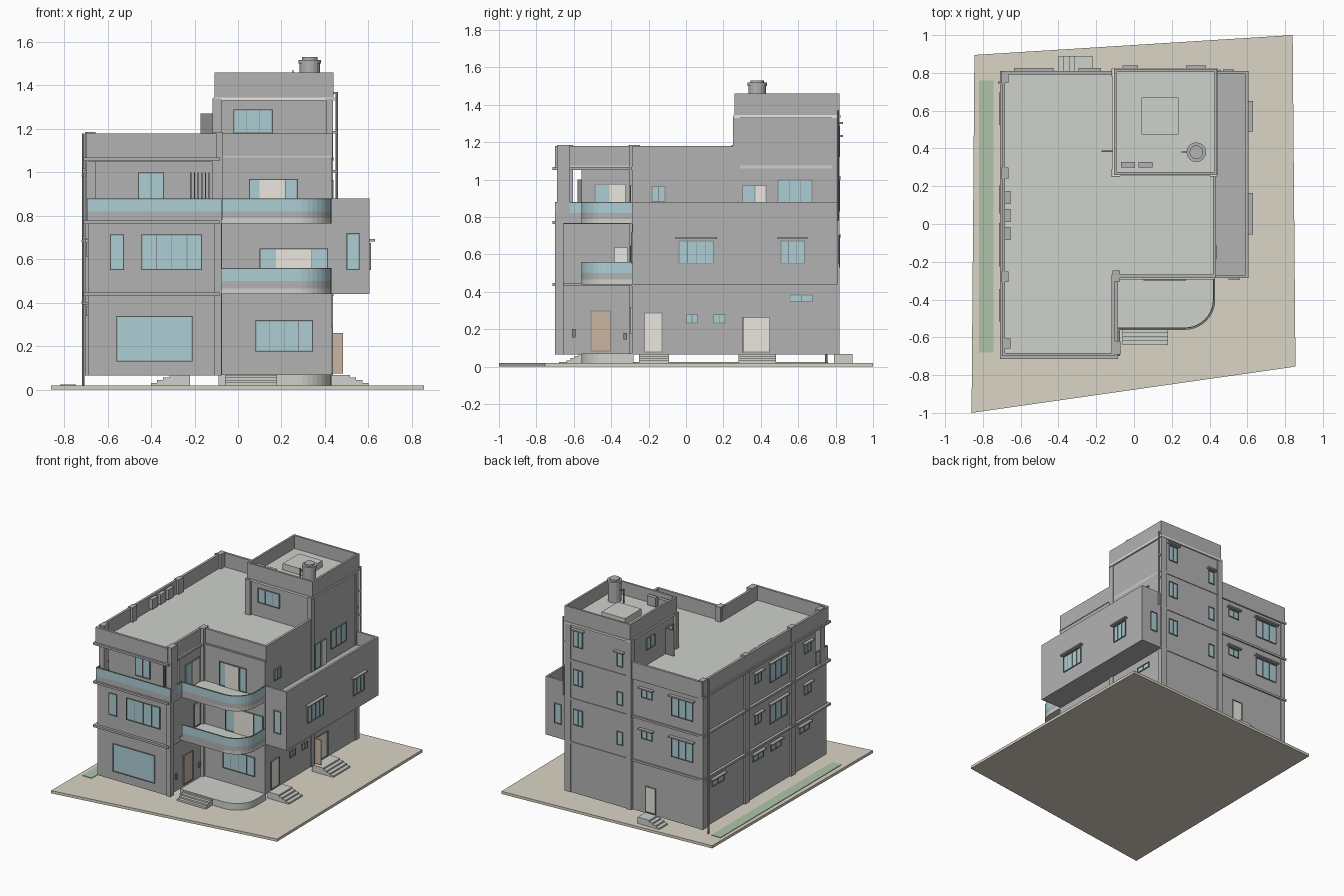
import bpy, bmesh, math
from mathutils import Vector

if "Cube" in bpy.data.objects:
    bpy.data.objects.remove(bpy.data.objects["Cube"])


def material(name, rgb):
    m = bpy.data.materials.new(name)
    m.diffuse_color = (*rgb, 1)
    m.use_nodes = True
    m.node_tree.nodes["Principled BSDF"].inputs["Base Color"].default_value = m.diffuse_color
    return m


GLASS = material("glass", (0.42, 0.62, 0.66))
FRAME = material("frame", (0.25, 0.26, 0.26))
CREAM = material("cream", (0.82, 0.80, 0.74))
TAN = material("tan_wood", (0.60, 0.47, 0.36))
WALL = material("wall_grey", (0.45, 0.45, 0.45))
ROOF = material("roof_grey", (0.62, 0.64, 0.60))
PAVE = material("paving", (0.70, 0.66, 0.56))
GREEN = material("planting", (0.42, 0.55, 0.40))


def finish(name, bm, mat):
    bmesh.ops.recalc_face_normals(bm, faces=bm.faces)
    me = bpy.data.meshes.new(name)
    bm.to_mesh(me)
    bm.free()
    ob = bpy.data.objects.new(name, me)
    bpy.context.collection.objects.link(ob)
    me.materials.append(mat)
    return ob


def boxes(name, items, mat=WALL):
    """Each item is (x0, x1, y0, y1, z0, z1)."""
    bm = bmesh.new()
    for x0, x1, y0, y1, z0, z1 in items:
        vs = bmesh.ops.create_cube(bm, size=1)["verts"]
        for v in vs:
            v.co = Vector(((x0 + x1) / 2 + v.co.x * (x1 - x0),
                           (y0 + y1) / 2 + v.co.y * (y1 - y0),
                           (z0 + z1) / 2 + v.co.z * (z1 - z0)))
    return finish(name, bm, mat)


def prism(name, pts, z0, z1, mat=WALL):
    bm = bmesh.new()
    lo = bm.faces.new([bm.verts.new((x, y, z0)) for x, y in pts])
    ext = bmesh.ops.extrude_face_region(bm, geom=[lo], use_keep_orig=True)["geom"]
    bmesh.ops.translate(bm, vec=(0, 0, z1 - z0), verts=[g for g in ext if isinstance(g, bmesh.types.BMVert)])
    return finish(name, bm, mat)


def ribbon(name, pts, t, z0, z1, closed=True, mat=WALL):
    """Upright strip along a path, thickened by t to the left of travel."""
    P = [Vector(p) for p in pts]
    n = len(P)
    bm, rings = bmesh.new(), []
    for i, p in enumerate(P):
        din = (p - P[i - 1]).normalized() if closed or i else (P[1] - p).normalized()
        dout = (P[(i + 1) % n] - p).normalized() if closed or i < n - 1 else din
        n1, n2 = Vector((-din.y, din.x)), Vector((-dout.y, dout.x))
        q = p + (n1 + n2) * t / (1 + n1.dot(n2))
        rings.append([bm.verts.new((*c, z)) for c, z in ((p, z0), (q, z0), (q, z1), (p, z1))])
    for i in range(n if closed else n - 1):
        a, b = rings[i], rings[(i + 1) % n]
        for k in range(4):
            bm.faces.new((a[k], a[(k + 1) % 4], b[(k + 1) % 4], b[k]))
    if not closed:
        bm.faces.new(rings[0])
        bm.faces.new(rings[-1][::-1])
    return finish(name, bm, mat)


def on_wall(face, pos, a0, a1, z0, z1, d0, d1):
    s = 1 if face[0] == "+" else -1
    lo, hi = sorted((pos + s * d0, pos + s * d1))
    return (lo, hi, a0, a1, z0, z1) if face[1] == "x" else (a0, a1, lo, hi, z0, z1)


def window(name, face, pos, a0, a1, z0, z1, panes=2, hood=False, mat=GLASS, blank=None):
    w = lambda *r: on_wall(face, pos, *r)
    f = 0.005
    boxes(name + "_pane", [w(a0, a1, z0, z1, -0.005, 0.003)], mat)
    bars = [w(a0, a0 + f, z0, z1, 0, 0.008), w(a1 - f, a1, z0, z1, 0, 0.008),
            w(a0, a1, z0, z0 + f, 0, 0.008), w(a0, a1, z1 - f, z1, 0, 0.008)]
    for i in range(1, panes):
        c = a0 + (a1 - a0) * i / panes
        bars.append(w(c - 0.002, c + 0.002, z0, z1, 0, 0.007))
    boxes(name + "_frame", bars, FRAME)
    if blank:
        boxes(name + "_opening", [w(*blank, z0, z1 - f, 0, 0.009)], CREAM)
    if hood:
        boxes(name + "_hood", [w(a0 - 0.015, a1 + 0.015, z1 + 0.008, z1 + 0.018, 0, 0.025)])


def cylinder(name, x, y, z0, z1, r, seg=12, mat=WALL):
    return prism(name, [(x + r * math.cos(2 * math.pi * i / seg), y + r * math.sin(2 * math.pi * i / seg))
                        for i in range(seg)], z0, z1, mat)


# Plot and planting
prism("ground_slab", [(-0.86, -1), (0.855, -0.755), (0.84, 1), (-0.845, 0.895)], 0, 0.02, PAVE)
boxes("planting_strip", [(-0.82, -0.745, -0.68, 0.76, 0.02, 0.024)], GREEN)

# Main storeys
body = [(-0.69, -0.69), (-0.1, -0.69), (-0.1, -0.29), (0.43, -0.29), (0.43, 0.8), (-0.69, 0.8)]
prism("lower_storeys", body, 0.065, 0.79)
prism("top_storey", [(x, max(y, -0.56)) for x, y in body], 0.79, 1.06)
prism("roof_slab", body, 1.05, 1.075, ROOF)
boxes("side_wing", [(0.43, 0.605, -0.285, 0.81, 0.44, 0.78)])
ribbon("wing_parapet", [(0.43, -0.285), (0.605, -0.285), (0.605, 0.81), (0.43, 0.81)], 0.015, 0.78, 0.88, False)

# Roof parapet and floor ledges
roof = [(-0.1, 0.81), (-0.7, 0.81), (-0.7, -0.7), (-0.1, -0.7), (-0.1, -0.285), (0.435, -0.285), (0.435, 0.265)]
ribbon("roof_parapet", roof, 0.018, 1.06, 1.18, False)
ledge = [(0.44, 0.8), (0.44, 0.82), (-0.1, 0.82), (-0.1, 0.81), (-0.71, 0.81), (-0.71, -0.715), (-0.085, -0.715),
         (-0.085, -0.295), (0.43, -0.295)]
for i, z in enumerate((0.432, 0.762, 1.052)):
    ribbon(f"floor_ledge_{i}", ledge, 0.02, z, z + 0.016, False)

# Stair tower
boxes("stair_tower", [(-0.1, 0.43, 0.27, 0.815, 1.06, 1.355), (-0.1, 0.43, 0.79, 0.815, 0.065, 1.1)])
boxes("tower_ledge", [(-0.113, 0.443, 0.255, 0.825, 1.33, 1.345)], CREAM)
boxes("tower_roof", [(-0.1, 0.43, 0.27, 0.81, 1.35, 1.362)], ROOF)
ribbon("tower_parapet", [(-0.107, 0.26), (0.44, 0.26), (0.44, 0.82), (-0.107, 0.82)], 0.015, 1.34, 1.46)
boxes("tower_hatch", [(0.04, 0.235, 0.475, 0.67, 1.36, 1.41)], ROOF)
cylinder("water_tank", 0.33, 0.38, 1.36, 1.51, 0.047, 16)
cylinder("tank_rim", 0.33, 0.38, 1.5, 1.518, 0.052, 16)
cylinder("tank_lid", 0.33, 0.38, 1.51, 1.53, 0.036, 16)
boxes("tank_pipe", [(0.26, 0.29, 0.378, 0.384, 1.45, 1.456), (0.25, 0.256, 0.378, 0.384, 1.36, 1.47)], FRAME)
boxes("air_units", [(-0.685, -0.655, y - 0.035, y + 0.035, 1.09, 1.165) for y in (-0.05, 0.045, 0.14)]
      + [(x - 0.037, x + 0.037, 0.3, 0.328, 1.37, 1.44) for x in (-0.033, 0.06)])

# Columns and pilasters
boxes("pilasters", [(-0.703, -0.665, y - 0.028, y + 0.028, 0.065, 1.185) for y in (-0.28, 0.27, 0.775)]
      + [(-0.115, -0.073, -0.305, -0.245, 0.065, 1.185), (0.405, 0.437, 0.25, 0.29, 0.065, 1.34),
         (-0.118, -0.075, 0.25, 0.29, 1.06, 1.34), (0.39, 0.437, 0.78, 0.822, 0.065, 1.34),
         (-0.118, -0.075, 0.78, 0.822, 0.065, 1.34)])
boxes("terrace_columns", [(-0.698, -0.655, -0.66, -0.605, 0.78, 1.185), (-0.118, -0.072, -0.69, -0.62, 0.78, 1.185)])
boxes("front_corner_pier", [(-0.11, -0.075, -0.7, -0.655, 0.065, 0.78)])

# Rounded balconies, railings and porch
arc = [(0.27 + 0.16 * math.sin(a), -0.4 - 0.16 * math.cos(a)) for a in [i * math.pi / 20 for i in range(11)]]
curve = [(-0.075, -0.56)] + arc + [(0.43, -0.29)]
deck = [(-0.09, -0.285), (-0.09, -0.56)] + curve[1:] + [(0.43, -0.28)]
terrace = [(-0.695, -0.56), (-0.695, -0.7), (-0.075, -0.7)] + curve
prism("porch", deck, 0.02, 0.07, ROOF)
for i, (z, top, path) in enumerate(((0.44, 0.56, curve), (0.765, 0.88, terrace))):
    prism(f"balcony_deck_{i}", deck, z, z + 0.025, ROOF)
    ribbon(f"balcony_kerb_{i}", path, 0.012, z, top - 0.06, False)
    ribbon(f"balcony_glass_{i}", path, 0.006, top - 0.065, top - 0.004, False, GLASS)
    ribbon(f"balcony_handrail_{i}", path, 0.01, top - 0.006, top, False, FRAME)

# Entrance steps, each rising to a landing
boxes("porch_steps", [(-0.06, 0.18, -0.64 + i * 0.022, -0.55, 0.02, 0.034 + i * 0.011) for i in range(4)], ROOF)
for n, (y0, y1) in enumerate(((-0.25, -0.09), (0.28, 0.48))):
    boxes(f"side_steps_{n}", [(0.42, 0.6 - i * 0.028, y0, y1, 0.02, 0.032 + i * 0.012) for i in range(4)], ROOF)
boxes("back_steps", [(-0.4 + i * 0.028, -0.22, 0.79, 0.89, 0.02, 0.032 + i * 0.012) for i in range(4)], ROOF)

# Front windows
window("shop_window", "-y", -0.69, -0.56, -0.21, 0.13, 0.34, 1)
window("front_narrow", "-y", -0.69, -0.59, -0.525, 0.55, 0.715, 1)
window("front_wide", "-y", -0.69, -0.445, -0.165, 0.55, 0.715, 4)
window("terrace_window", "-y", -0.56, -0.46, -0.34, 0.83, 1.0)
boxes("terrace_screen", [(x, x + 0.005, -0.58, -0.555, 0.8, 1.0) for x in [-0.22 + i * 0.017 for i in range(7)]], FRAME)
window("porch_window", "-y", -0.29, 0.08, 0.345, 0.175, 0.32, 4)
window("balcony_door_lower", "-y", -0.29, 0.1, 0.415, 0.465, 0.65, 4, blank=(0.175, 0.335))
window("balcony_door_upper", "-y", -0.29, 0.05, 0.275, 0.79, 0.97, 4, blank=(0.1, 0.215))
window("wing_front", "-y", -0.285, 0.5, 0.56, 0.55, 0.72, 1)
window("tower_front", "-y", 0.27, -0.02, 0.16, 1.18, 1.29, 3)

# Right side openings
window("entrance", "+x", -0.1, -0.51, -0.4, 0.08, 0.3, 1, mat=TAN)
window("inner_door_lower", "+x", -0.1, -0.385, -0.31, 0.465, 0.64, 1, mat=CREAM)
window("inner_door_upper", "+x", -0.1, -0.49, -0.32, 0.79, 0.975, 2, blank=(-0.41, -0.325))
window("side_door_near", "+x", 0.43, -0.225, -0.125, 0.075, 0.29, 1, mat=CREAM)
window("side_door_far", "+x", 0.43, 0.3, 0.45, 0.075, 0.265, 1, mat=CREAM)
boxes("open_side_door", [(0.435, 0.482, 0.3, 0.307, 0.075, 0.262)], TAN)
window("side_small_0", "+x", 0.43, 0, 0.065, 0.23, 0.28)
window("side_small_1", "+x", 0.43, 0.145, 0.21, 0.23, 0.28)
window("side_transom", "+x", 0.43, 0.555, 0.68, 0.345, 0.385)
window("wing_wide", "+x", 0.605, -0.04, 0.15, 0.55, 0.675, 4, True)
window("wing_narrow", "+x", 0.605, 0.505, 0.635, 0.55, 0.675, 3, True)
window("upper_small", "+x", 0.43, -0.185, -0.11, 0.88, 0.965)
window("upper_door", "+x", 0.43, 0.3, 0.43, 0.78, 0.97, 2, blank=(0.375, 0.425))
window("upper_wide", "+x", 0.43, 0.49, 0.675, 0.86, 1.0, 3)
boxes("porch_fixtures", [(-0.1, -0.09, -0.61, -0.59, 0.155, 0.2), (-0.1, -0.09, -0.335, -0.315, 0.145, 0.18)], FRAME)

# Left side windows, repeated per storey
window("left_transom_back", "-x", -0.69, 0.54, 0.68, 0.34, 0.385, 2, True)
for n, y in enumerate((0.13, -0.08, -0.42)):
    window(f"left_transom_{n}", "-x", -0.69, y - 0.06, y + 0.06, 0.34, 0.385, 2, True)
for n, z in enumerate((0.55, 0.86)):
    window(f"left_small_{n}", "-x", -0.69, 0.09, 0.17, z + 0.06, z + 0.13, 2, True)
    window(f"left_wide_{n}", "-x", -0.69, -0.21, -0.01, z, z + 0.14, 3, True)
    window(f"left_front_{n}", "-x", -0.69, -0.5, -0.42, z + 0.06, z + 0.13, 2, True)

# Back windows, repeated per storey
window("back_door", "+y", 0.8, -0.31, -0.225, 0.075, 0.27, 1, mat=CREAM)
for n, z in enumerate((0.55, 0.86)):
    window(f"back_wide_{n}", "+y", 0.8, -0.62, -0.44, z, z + 0.14, 3, True)
    window(f"back_small_{n}", "+y", 0.8, -0.28, -0.19, z + 0.07, z + 0.13, 2, True)
for n, z in enumerate((0.58, 0.88, 1.17)):
    window(f"stair_left_{n}", "+y", 0.815, -0.045, 0.005, z - 0.05, z + 0.05, 1, n == 2)
    window(f"stair_right_{n}", "+y", 0.815, 0.29, 0.365, z, z + 0.12, 2, n == 2)
window("wing_back", "+y", 0.81, 0.47, 0.53, 0.55, 0.7, 1)

# Roof access door, standing open, and tower side window
window("roof_doorway", "-x", -0.1, 0.3, 0.385, 1.075, 1.27, 1, mat=CREAM)
boxes("open_roof_door", [(-0.172, -0.1, 0.382, 0.389, 1.075, 1.27)], FRAME)
window("tower_side", "-x", -0.1, 0.52, 0.62, 1.19, 1.28, 2)

# Drain pipes and brackets
cylinder("drain_left", -0.712, 0.75, 0.02, 1.18, 0.006, 8)
cylinder("drain_right", 0.455, 0.812, 0.78, 1.37, 0.006, 8)
boxes("drain_brackets", [(-0.72, -0.69, 0.745, 0.755, z, z + 0.008) for z in (0.4, 0.68, 0.98)]
      + [(0.43, 0.458, 0.808, 0.816, z, z + 0.01) for z in (1.0, 1.18, 1.36)])
